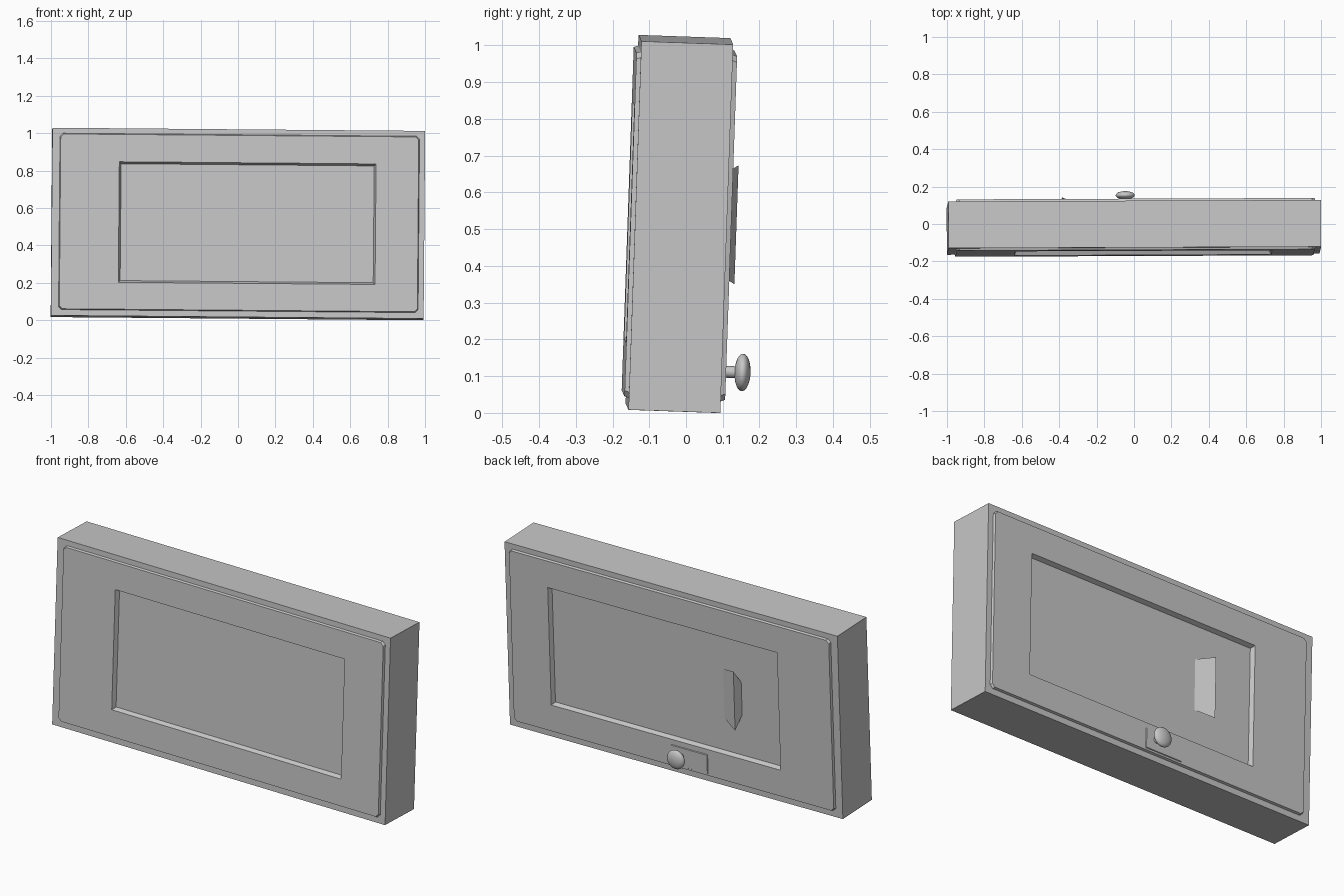
import bpy
import bmesh
import math
from mathutils import Matrix, Euler

cube = bpy.data.objects.get("Cube")
if cube:
    bpy.data.objects.remove(cube, do_unlink=True)

GREY = (0.57, 0.57, 0.57, 1.0)
mat = bpy.data.materials.new("plain grey")
mat.use_nodes = True
mat.diffuse_color = GREY
mat.node_tree.nodes["Principled BSDF"].inputs["Base Color"].default_value = GREY

# The whole window leans slightly
LEAN = Matrix.Translation((0, -0.018, 0.514)) @ Euler((-0.035, 0.0085, 0.004)).to_matrix().to_4x4()


def finish(name, bm):
    bmesh.ops.recalc_face_normals(bm, faces=bm.faces)
    mesh = bpy.data.meshes.new(name)
    bm.to_mesh(mesh)
    bm.free()
    mesh.materials.append(mat)
    obj = bpy.data.objects.new(name, mesh)
    bpy.context.collection.objects.link(obj)
    obj.matrix_world = LEAN
    return obj


def rect(x0, x1, z0, z1, y, cut):
    """Rectangle outline at depth y with clipped corners."""
    return [(x0 + cut, y, z0), (x1 - cut, y, z0), (x1, y, z0 + cut), (x1, y, z1 - cut),
            (x1 - cut, y, z1), (x0 + cut, y, z1), (x0, y, z1 - cut), (x0, y, z0 + cut)]


def grow(box, d):
    return (box[0] - d, box[1] + d, box[2] - d, box[3] + d)


def loft(name, loops, closed=False):
    bm = bmesh.new()
    rings = [[bm.verts.new(p) for p in loop] for loop in loops]
    n = len(rings[0])
    pairs = list(zip(rings, rings[1:]))
    if closed:
        pairs.append((rings[-1], rings[0]))
    else:
        bm.faces.new(rings[0])
        bm.faces.new(rings[-1])
    for a, b in pairs:
        for i in range(n):
            j = (i + 1) % n
            bm.faces.new((a[i], a[j], b[j], b[i]))
    return finish(name, bm)


OUTER = (-0.997, 0.996, -0.502, 0.502)
SASH = (-0.957, 0.967, -0.471, 0.474)
PANE = (-0.638, 0.735, -0.322, 0.323)
HALF, PROUD, FLOOR = 0.125, 0.137, 0.114

# Outer frame, a hollow surround
hole = grow(SASH, -0.004)
loft("frame", [rect(*OUTER, -HALF, 0.0005), rect(*OUTER, HALF, 0.0005),
               rect(*hole, HALF, 0.012), rect(*hole, -HALF, 0.012)], closed=True)

# Sash with a recessed pane on both sides
half = [rect(*grow(PANE, -0.01), FLOOR, 0.001), rect(*PANE, PROUD, 0.001),
        rect(*grow(SASH, -0.005), PROUD, 0.016), rect(*SASH, HALF - 0.002, 0.016)]
front = [[(x, -y, z) for x, y, z in loop] for loop in half]
loft("sash", front + half[::-1])

# Wedge shaped pull handle on the back pane
sections = [(-0.293, FLOOR, 0.135), (-0.385, FLOOR + 0.043, 0.162), (-0.4, FLOOR, 0.09)]
loft("pull_handle", [[(x, y, s * h) for x, y, h in sections] for s in (-1, 1)])

# Latch plate with sloping edges under the knob
plate = (-0.203, 0.022, -0.459, -0.348)
loft("latch_plate", [rect(*plate, PROUD - 0.004, 0.001),
                     rect(*grow(plate, -0.005), PROUD + 0.004, 0.001)])

# Turned knob: stem and flattened head
profile = [(0.016, 0.12), (0.016, 0.168)]
for i in range(13):
    a = math.pi * (0.1 + 0.9 * i / 12)
    profile.append((0.051 * math.sin(a), 0.186 - 0.022 * math.cos(a)))
bm = bmesh.new()
verts = [bm.verts.new((r, y, 0)) for r, y in profile]
edges = [bm.edges.new(p) for p in zip(verts, verts[1:])]
bmesh.ops.spin(bm, geom=verts + edges, cent=(0, 0, 0), axis=(0, 1, 0),
               angle=2 * math.pi, steps=32, use_duplicate=False)
bmesh.ops.remove_doubles(bm, verts=bm.verts, dist=0.0002)
bmesh.ops.translate(bm, verts=bm.verts, vec=(-0.043, 0, -0.398))
knob = finish("knob", bm)
bpy.ops.object.select_all(action="DESELECT")
knob.select_set(True)
bpy.context.view_layer.objects.active = knob
bpy.ops.object.shade_smooth_by_angle(angle=math.radians(40))
